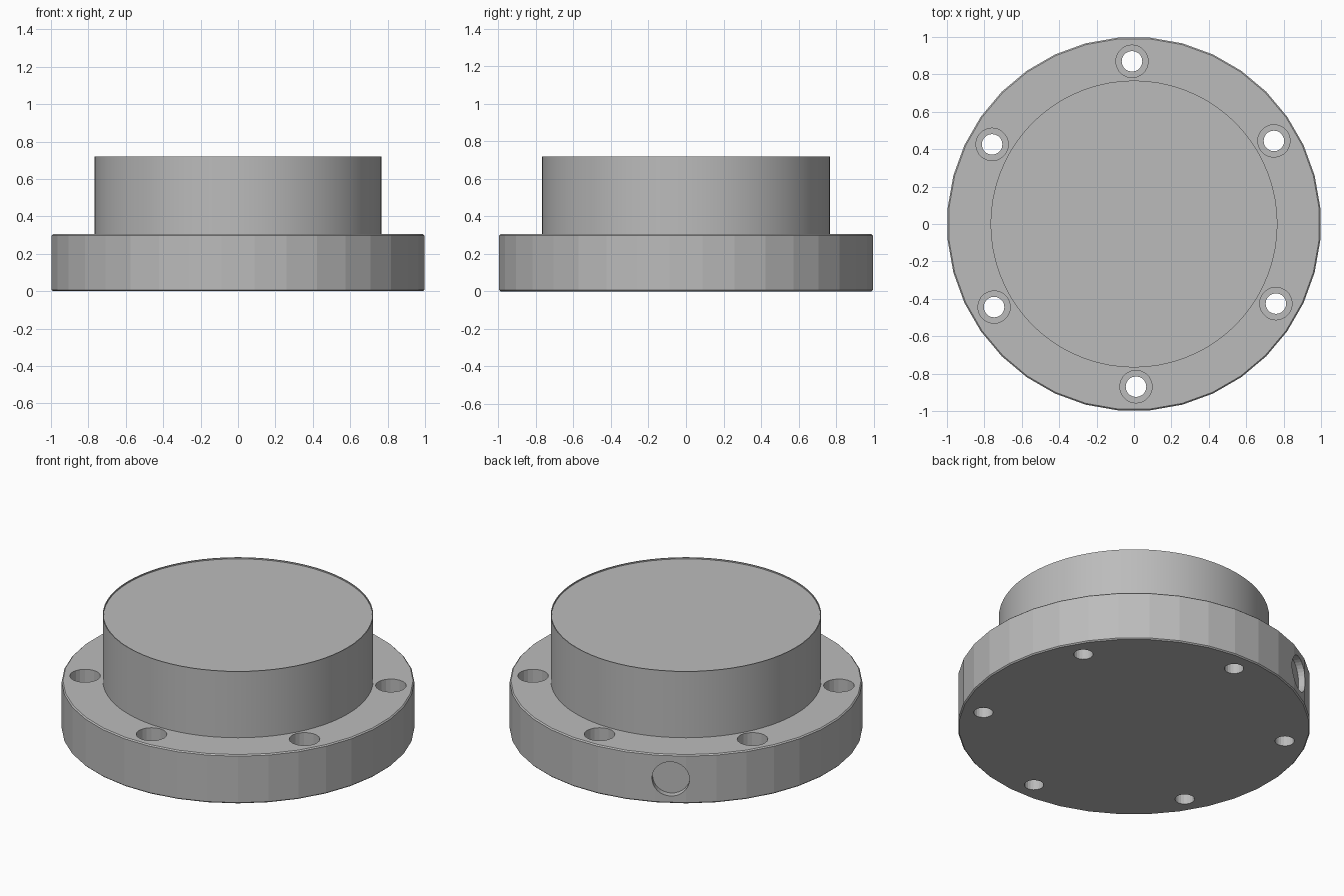
import bpy
import bmesh
import math
from mathutils import Matrix

default = bpy.data.objects.get("Cube")
if default:
    bpy.data.objects.remove(default, do_unlink=True)

# Single plain metal colour
grey = bpy.data.materials.new("machined_grey")
grey.use_nodes = True
colour = (0.5, 0.5, 0.5, 1)
grey.diffuse_color = colour
grey.node_tree.nodes["Principled BSDF"].inputs["Base Color"].default_value = colour


def lathe(name, profile, sides, start=0.0):
    """Closed solid of revolution from (radius, height) points, bottom to top."""
    bm = bmesh.new()
    rings = []
    for r, z in profile:
        ring = []
        for i in range(sides):
            a = start + math.tau * i / sides
            ring.append(bm.verts.new((r * math.cos(a), r * math.sin(a), z)))
        rings.append(ring)
    for low, high in zip(rings, rings[1:]):
        for i in range(sides):
            j = (i + 1) % sides
            bm.faces.new((low[i], low[j], high[j], high[i]))
    bm.faces.new(rings[0][::-1])
    bm.faces.new(rings[-1])
    mesh = bpy.data.meshes.new(name)
    bm.to_mesh(mesh)
    bm.free()
    mesh.materials.append(grey)
    ob = bpy.data.objects.new(name, mesh)
    bpy.context.collection.objects.link(ob)
    return ob


def smooth(ob, degrees):
    bpy.ops.object.select_all(action="DESELECT")
    ob.select_set(True)
    bpy.context.view_layer.objects.active = ob
    bpy.ops.object.shade_smooth_by_angle(angle=math.radians(degrees))


def cut(target, cutter):
    """Subtract the cutter from the target and discard it."""
    cutter.hide_render = True
    mod = target.modifiers.new("cut", "BOOLEAN")
    mod.operation = "DIFFERENCE"
    mod.solver = "EXACT"
    mod.object = cutter
    bpy.context.view_layer.objects.active = target
    bpy.ops.object.modifier_apply(modifier=mod.name)
    bpy.data.objects.remove(cutter, do_unlink=True)


HEIGHT = 0.305
EDGE = 0.007

# Faceted flange with finely broken edges
flange = lathe("flange", [(1 - EDGE, 0), (1, EDGE), (1, HEIGHT - EDGE), (1 - EDGE, HEIGHT)],
               36, math.radians(5))

# Six counterbored bolt holes
for k in range(6):
    angle = math.radians(30.7 + 60 * k)
    bolt = lathe("bolt_hole_cutter", [(0.055, -0.1), (0.055, 0.15), (0.087, 0.15), (0.087, 0.4)], 20)
    bolt.data.transform(Matrix.Translation((0.87 * math.cos(angle), 0.87 * math.sin(angle), 0)))
    cut(flange, bolt)

# Shallow round pocket in the rim, midway between two bolt holes
pocket = lathe("rim_pocket_cutter", [(0.107, 0.955), (0.107, 1.1)], 32)
pocket.data.transform(Matrix.Translation((0, 0, HEIGHT / 2))
                      @ Matrix.Rotation(math.radians(120), 4, "Z")
                      @ Matrix.Rotation(math.radians(90), 4, "Y"))
cut(flange, pocket)
smooth(flange, 9)

# Raised round boss with a thin lip around its slightly sunken top
boss = lathe("boss", [(0.767, HEIGHT - 0.005), (0.767, 0.72), (0.762, 0.72), (0.762, 0.712)], 72)
smooth(boss, 30)
